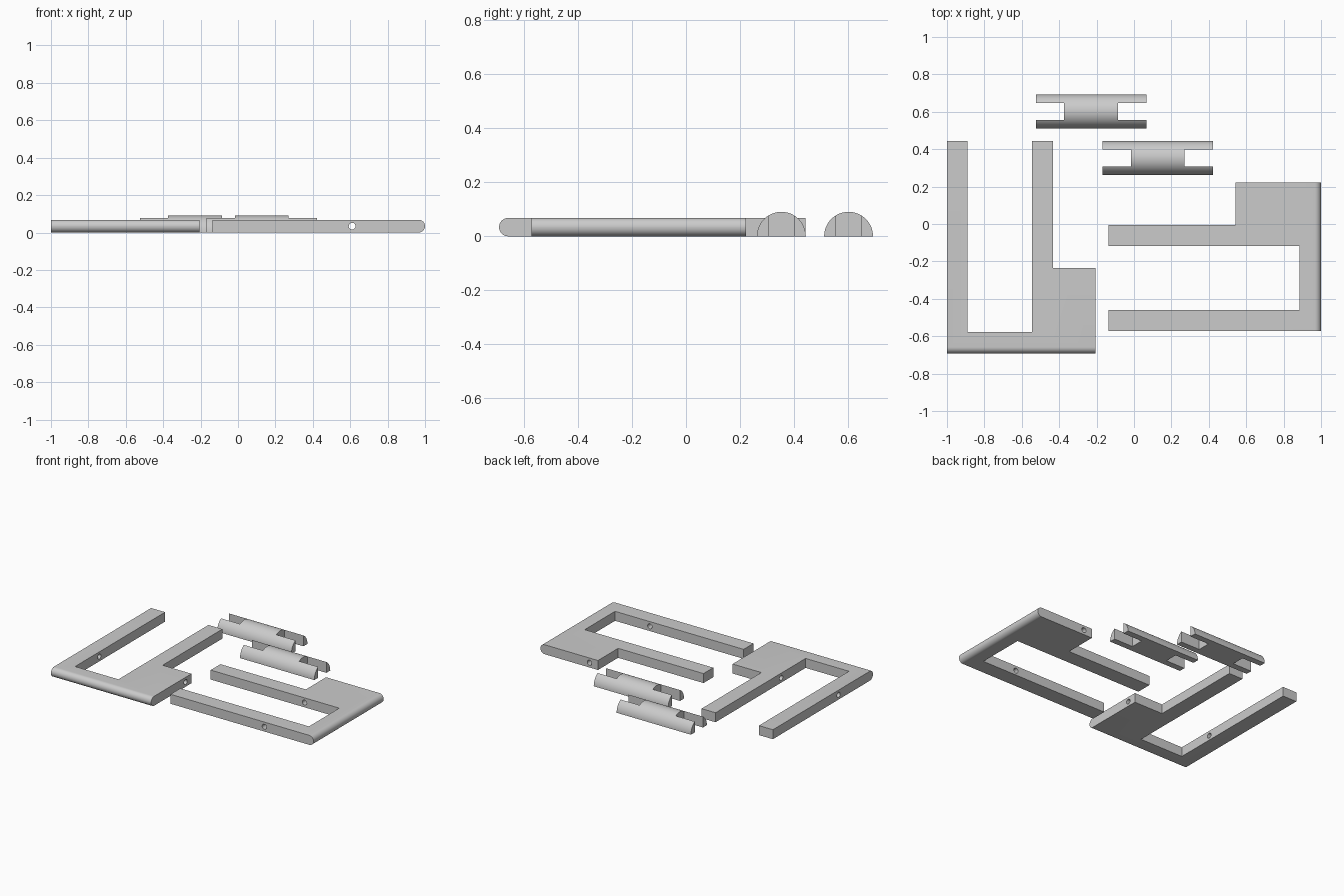
import bpy, bmesh, math

if "Cube" in bpy.data.objects:
    bpy.data.objects.remove(bpy.data.objects["Cube"])

T = 0.068            # bracket thickness
grey = bpy.data.materials.new("light_grey")
grey.diffuse_color = (0.6, 0.6, 0.6, 1)
grey.use_nodes = True
grey.node_tree.nodes["Principled BSDF"].inputs["Base Color"].default_value = grey.diffuse_color


def prism(name, outline, axes, depth):
    """Extrude a 2D outline; axes maps (a, b, depth) to xyz."""
    bm = bmesh.new()
    face = bm.faces.new([bm.verts.new(axes(a, b, 0)) for a, b in outline])
    ext = bmesh.ops.extrude_face_region(bm, geom=[face])
    shift = axes(0, 0, depth)
    bmesh.ops.translate(bm, vec=shift, verts=[g for g in ext["geom"] if isinstance(g, bmesh.types.BMVert)])
    bmesh.ops.recalc_face_normals(bm, faces=bm.faces)
    return finish(name, bm)


def finish(name, bm):
    mesh = bpy.data.meshes.new(name)
    bm.to_mesh(mesh)
    bm.free()
    mesh.materials.append(grey)
    ob = bpy.data.objects.new(name, mesh)
    bpy.context.collection.objects.link(ob)
    return ob


def activate(ob):
    bpy.ops.object.select_all(action='DESELECT')
    ob.select_set(True)
    bpy.context.view_layer.objects.active = ob


def cut(ob, cutter):
    mod = ob.modifiers.new("cut", 'BOOLEAN')
    mod.operation, mod.solver, mod.object = 'DIFFERENCE', 'EXACT', cutter
    activate(ob)
    bpy.ops.object.modifier_apply(modifier=mod.name)
    bpy.data.objects.remove(cutter)


def smooth(ob):
    activate(ob)
    bpy.ops.object.shade_smooth_by_angle(angle=math.radians(30))


def bracket(name, loc, turn):
    # Two-armed fork with a wide pad on one side
    outline = [(0, 0), (.795, 0), (.795, .457), (.566, .457), (.566, 1.135),
               (.455, 1.135), (.455, .114), (.111, .114), (.111, 1.135), (0, 1.135)]
    ob = prism(name, outline, lambda a, b, d: (a, b, d), T)
    # Fully rounded closed end
    bm = bmesh.new()
    bm.from_mesh(ob.data)
    edges = [e for e in bm.edges if all(v.co.y < 1e-5 for v in e.verts)
             and abs(e.verts[0].co.z - e.verts[1].co.z) < 1e-5]
    bmesh.ops.bevel(bm, geom=edges, offset=T / 2 - 0.0002, segments=10,
                    profile=0.5, affect='EDGES')
    bm.to_mesh(ob.data)
    bm.free()
    # Pin hole through both arms and the pad
    hole = [(.39 + .018 * math.cos(k * math.tau / 24), T / 2 + .018 * math.sin(k * math.tau / 24))
            for k in range(24)]
    pin = prism(name + "_hole", hole, lambda a, b, d: (d, a, b), 1.0)
    pin.location.x = -0.1
    pin.data.transform(pin.matrix_basis.Translation((-0.1, 0, 0)))
    pin.location.x = 0
    cut(ob, pin)
    smooth(ob)
    ob.location = loc
    ob.rotation_euler.z = turn


def clip(name, x, y):
    # Half-round bar with a slot at each end
    r, half, web, slot = .0905, .295, .144, .046
    arc = [(r * math.cos(k * math.pi / 32), r * math.sin(k * math.pi / 32)) for k in range(33)]
    ob = prism(name, arc, lambda a, b, d: (d, a, b), 2 * half)
    for x0, x1 in ((-.1, half - web), (half + web, 2 * half + .1)):
        box = [(x0, -slot), (x1, -slot), (x1, slot), (x0, slot)]
        cut(ob, prism("slot", box, lambda a, b, d: (a, b, d * 1.2 - .05 if d == 0 else d), .3))
    smooth(ob)
    ob.location = (x - half, y, 0)


bracket("left_bracket", (-1, -.692, 0), 0)
bracket("right_bracket", (1, -.572, 0), math.pi / 2)
clip("rear_clip", -.229, .602)
clip("front_clip", .127, .353)
